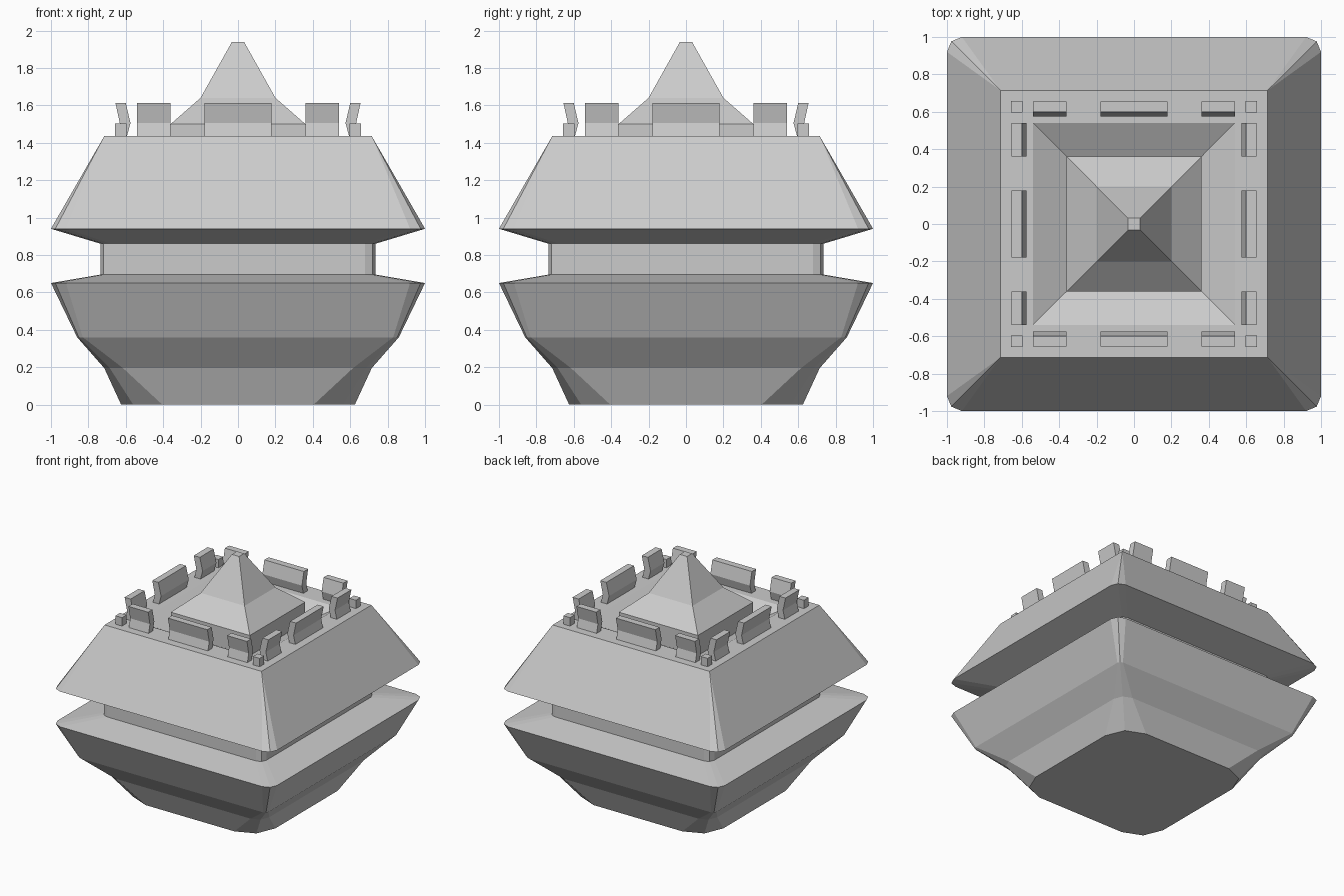
import bpy, bmesh
from mathutils import Matrix, Vector
from math import pi

cube = bpy.data.objects.get("Cube")
if cube:
    bpy.data.objects.remove(cube, do_unlink=True)

stone = bpy.data.materials.new("grey stone")
stone.use_nodes = True
GREY = (0.6, 0.6, 0.6, 1)
stone.diffuse_color = GREY
stone.node_tree.nodes["Principled BSDF"].inputs["Base Color"].default_value = GREY


def finish(bm, name):
    bmesh.ops.remove_doubles(bm, verts=bm.verts, dist=0.0005)
    bmesh.ops.recalc_face_normals(bm, faces=bm.faces)
    mesh = bpy.data.meshes.new(name)
    bm.to_mesh(mesh)
    bm.free()
    mesh.materials.append(stone)
    obj = bpy.data.objects.new(name, mesh)
    bpy.context.collection.objects.link(obj)
    return obj


def square_ring(bm, z, half, cut):
    """Square outline whose corners are rounded in two steps."""
    m = half - 0.293 * cut
    corner = [(half, half - cut), (m, m), (half - cut, half)]
    return [bm.verts.new(Matrix.Rotation(q * pi / 2, 3, 'Z') @ Vector((x, y, z)))
            for q in range(4) for x, y in corner]


def loft(name, sections):
    bm = bmesh.new()
    rings = [square_ring(bm, *s) for s in sections]
    for low, high in zip(rings, rings[1:]):
        n = len(low)
        for i in range(n):
            j = (i + 1) % n
            bm.faces.new((low[i], low[j], high[j], high[i]))
    bm.faces.new(rings[0])
    bm.faces.new(rings[-1])
    return finish(bm, name)


# Hull, waist and sloping roof, with the sunken court and spire inside its rim
loft("fortress_body", [
    (0, 0.625, 0.22), (0.195, 0.715, 0.1), (0.36, 0.86, 0.03),
    (0.65, 1, 0.08), (0.695, 0.735, 0.055),
    (0.86, 0.735, 0.055), (0.94, 1, 0.08),
    (1.435, 0.715, 0), (1.435, 0.54, 0), (1.335, 0.36, 0),
    (1.5, 0.36, 0), (1.64, 0.2, 0), (1.938, 0.033, 0)])

# Bent battlements, three along each side
BENT = [(0.655, 1.612), (0.6, 1.612), (0.575, 1.505),
        (0.595, 1.43), (0.65, 1.43), (0.632, 1.505)]


def battlement(name, start, end, turn):
    bm = bmesh.new()
    rot = Matrix.Rotation(turn, 3, 'Z')
    a, b = [[bm.verts.new(rot @ Vector((x, y, z))) for x, z in BENT]
            for y in (start, end)]
    bm.faces.new(a)
    bm.faces.new(b)
    for i in range(len(a)):
        j = (i + 1) % len(a)
        bm.faces.new((a[i], a[j], b[j], b[i]))
    finish(bm, name)


for q, side in enumerate(("left", "back", "right", "front")):
    for part, start, end in (("first", -0.54, -0.36), ("middle", -0.18, 0.18),
                             ("last", 0.36, 0.54)):
        battlement(f"{side}_battlement_{part}", start, end, q * pi / 2)

# Small corner blocks
for sx, xname in ((1, "left"), (-1, "right")):
    for sy, yname in ((1, "back"), (-1, "front")):
        bm = bmesh.new()
        place = Matrix.Translation((sx * 0.627, sy * 0.627, 1.467))
        bmesh.ops.create_cube(bm, size=1, matrix=place @ Matrix.Diagonal((0.06, 0.06, 0.074, 1)))
        finish(bm, f"{yname}_{xname}_corner_block")
